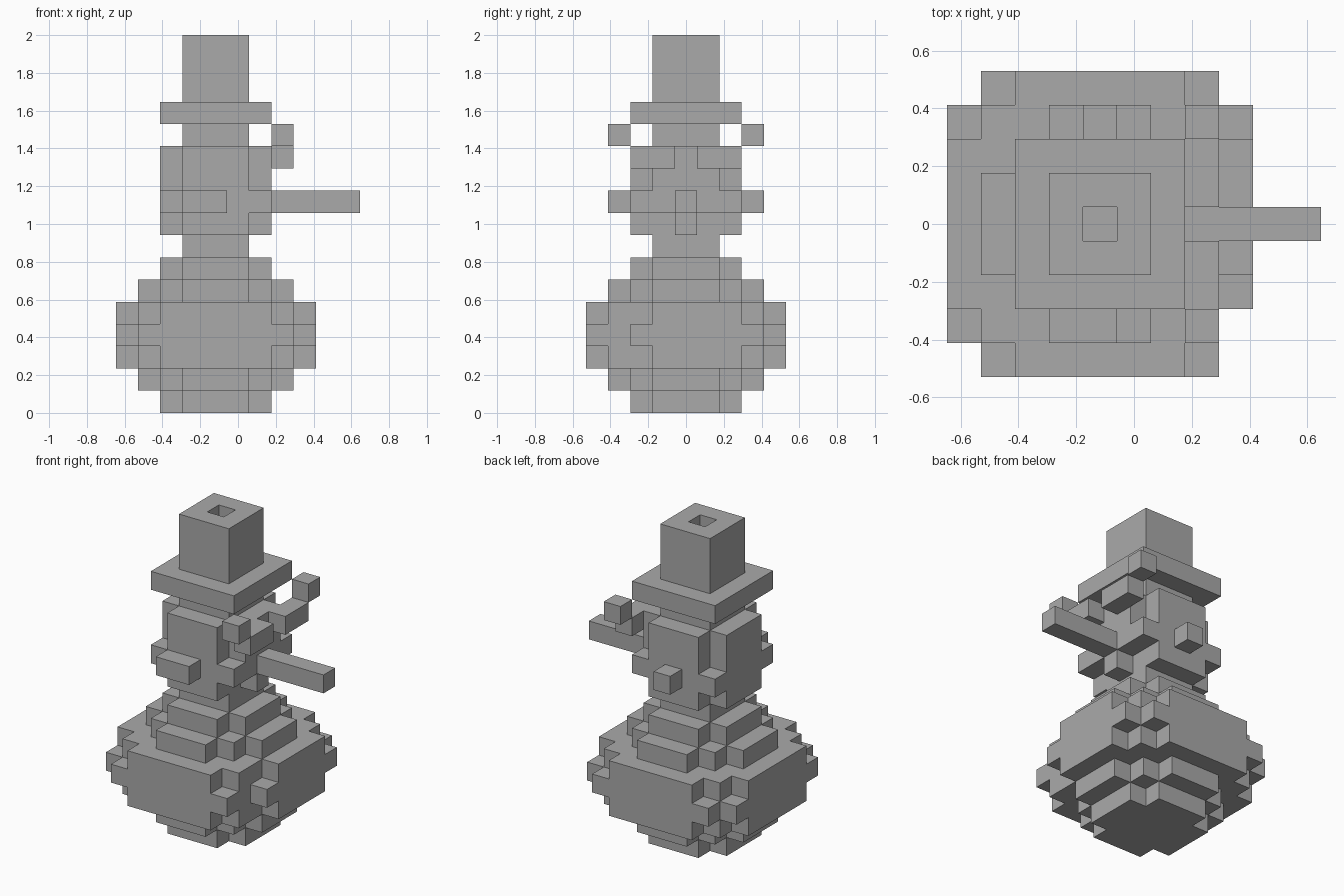
import bpy
import bmesh
from mathutils import Vector

if "Cube" in bpy.data.objects:
    bpy.data.objects.remove(bpy.data.objects["Cube"], do_unlink=True)

U = 2 / 17  # edge of one block

grey = bpy.data.materials.new("plain grey")
grey.use_nodes = True
grey.diffuse_color = (0.4, 0.4, 0.4, 1)
grey.node_tree.nodes["Principled BSDF"].inputs["Base Color"].default_value = (0.4, 0.4, 0.4, 1)


def box(x0, x1, y0, y1, z0, z1):
    """Blocks in an inclusive range, counted from the body's axis."""
    return {(x, y, z) for x in range(x0, x1 + 1)
            for y in range(y0, y1 + 1) for z in range(z0, z1 + 1)}


def slab(a, b, z0, z1):
    return box(-a, a, -b, b, z0, z1)


def cross(a, b, z0, z1):
    """Square layer with stepped corners."""
    return slab(a, b, z0, z1) | slab(b, a, z0, z1)


parts = {}

# Round body, stepped outwards and back in
body = cross(2, 1, 0, 0) | cross(2, 1, 6, 6)
for z in (1, 5):
    body |= cross(3, 1, z, z) | slab(2, 2, z, z)
for z in (2, 4):
    body |= slab(3, 3, z, z) | slab(2, 4, z, z)
    body |= box(-4, 3, -2, 2, z, z) | box(4, 4, -1, 2, z, z)
body |= slab(3, 4, 3, 3) | box(-4, 3, -3, 3, 3, 3) | box(4, 4, -2, 3, 3, 3)
parts["body"] = body

# Neck and head, with a wide layer at nose height
parts["neck"] = slab(1, 1, 7, 7)
parts["head"] = (slab(1, 2, 8, 8) | box(-2, 1, -1, 1, 8, 8) | box(2, 2, 0, 0, 8, 8)
                 | slab(2, 2, 9, 9) | cross(2, 1, 10, 11) | slab(1, 1, 12, 12))

# Face and side knobs
parts["long_nose"] = box(3, 6, 0, 0, 9, 9)
parts["front_knob"] = box(-1, 0, -3, -3, 9, 9)
parts["back_knob"] = box(0, 0, 3, 3, 9, 9)
for name, s in (("front_brow", -1), ("back_brow", 1)):
    brow = box(3, 3, 1, 2, 11, 11) | box(3, 3, 3, 3, 12, 12)
    parts[name] = {(x, s * y, z) for x, y, z in brow}

# Hat
parts["hat_brim"] = slab(2, 2, 13, 13)
parts["hat_crown"] = slab(1, 1, 14, 16) - slab(0, 0, 14, 16)

solid = set().union(*parts.values())


def build(name, cells):
    """Skin the outer sides of the blocks and join flat areas."""
    bm = bmesh.new()
    corners = {}

    def vert(p):
        key = tuple(round(2 * c) for c in p)
        if key not in corners:
            corners[key] = bm.verts.new(((p.x - 1) * U, p.y * U, (p.z + 0.5) * U))
        return corners[key]

    for cell in sorted(cells):
        c = Vector(cell)
        for axis in range(3):
            for sign in (-1, 1):
                n = Vector((0, 0, 0))
                n[axis] = sign
                if tuple(int(v) for v in c + n) in solid:
                    continue
                a = Vector((0, 0, 0))
                a[(axis + 1) % 3] = 0.5
                b = n.cross(a)
                m = c + n / 2
                bm.faces.new([vert(m + d) for d in (-a - b, a - b, a + b, b - a)])
    bmesh.ops.dissolve_limit(bm, angle_limit=0.01, verts=bm.verts[:], edges=bm.edges[:])
    mesh = bpy.data.meshes.new(name)
    bm.to_mesh(mesh)
    bm.free()
    mesh.materials.append(grey)
    bpy.context.collection.objects.link(bpy.data.objects.new(name, mesh))


for part_name, part_cells in parts.items():
    build(part_name, part_cells)
